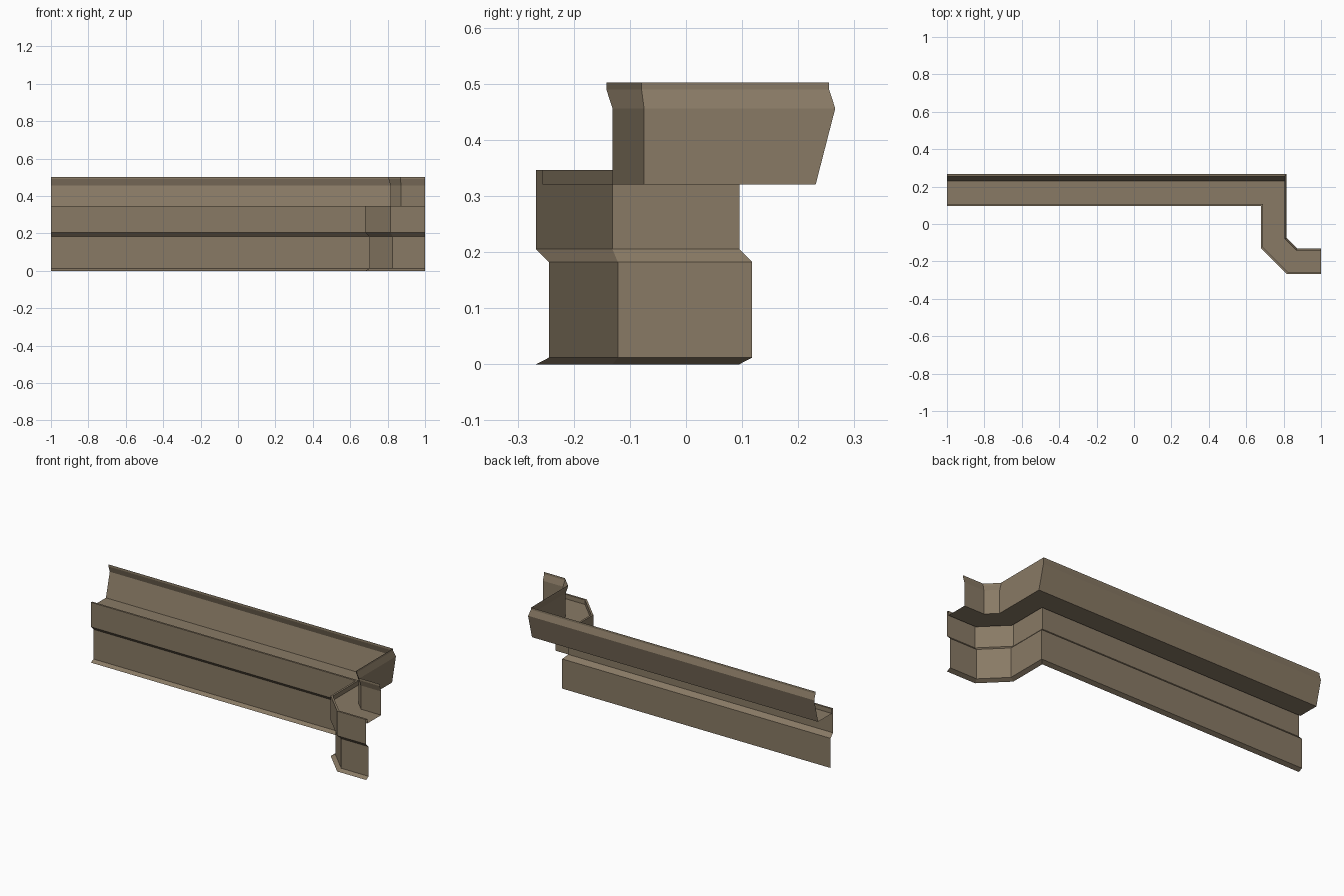
import bpy, bmesh
from mathutils import Vector

if "Cube" in bpy.data.objects:
    bpy.data.objects.remove(bpy.data.objects["Cube"])

mat = bpy.data.materials.new("weathered_brown")
mat.diffuse_color = (0.25, 0.195, 0.13, 1)
mat.use_nodes = True
mat.node_tree.nodes["Principled BSDF"].inputs["Base Color"].default_value = mat.diffuse_color

# Plan path of the front face: long run, turn forward, chamfer, short run
PATH = [Vector(p) for p in ((-1, 0.095), (0.68, 0.095), (0.68, -0.131), (0.816, -0.267), (1, -0.267))]


def offset_path(d):
    """Mitred offset of the plan path towards the back by d."""
    dirs = [(b - a).normalized() for a, b in zip(PATH, PATH[1:])]
    norms = [Vector((-t.y, t.x)) for t in dirs]
    out = []
    for i, p in enumerate(PATH):
        n0, n1 = norms[max(i - 1, 0)], norms[min(i, len(norms) - 1)]
        m = n0 + n1
        out.append(p + m * (2 * d / m.length_squared))
    return out


def sweep(name, profile):
    """Sweep (offset, z, lean) rows along the path; lean pushes the long run back."""
    bm = bmesh.new()
    rows = []
    for d, z, lean in profile:
        rows.append([bm.verts.new((p.x, p.y + (lean if i < 2 else 0), z))
                     for i, p in enumerate(offset_path(d))])
    for r0, r1 in zip(rows, rows[1:]):
        for i in range(len(PATH) - 1):
            bm.faces.new((r0[i], r0[i + 1], r1[i + 1], r1[i]))
    me = bpy.data.meshes.new(name)
    bm.to_mesh(me)
    bm.free()
    me.materials.append(mat)
    bpy.context.collection.objects.link(bpy.data.objects.new(name, me))


# Front face with bottom flare, recessed lower band and top lip
sweep("front_fascia", [(0, 0, 0), (0.023, 0.012, 0), (0.023, 0.182, 0), (0, 0.205, 0),
                       (0, 0.346, 0), (0.011, 0.346, 0), (0.011, 0.32, 0)])
# Open walkway floor
sweep("channel_floor", [(0.011, 0.32, 0), (0.136, 0.32, 0)])
# Back wall, leaning outwards on the long run, with turned-in rim
sweep("back_wall", [(0.136, 0.32, 0), (0.136, 0.456, 0.035),
                    (0.125, 0.49, 0.035), (0.125, 0.502, 0.035)])
